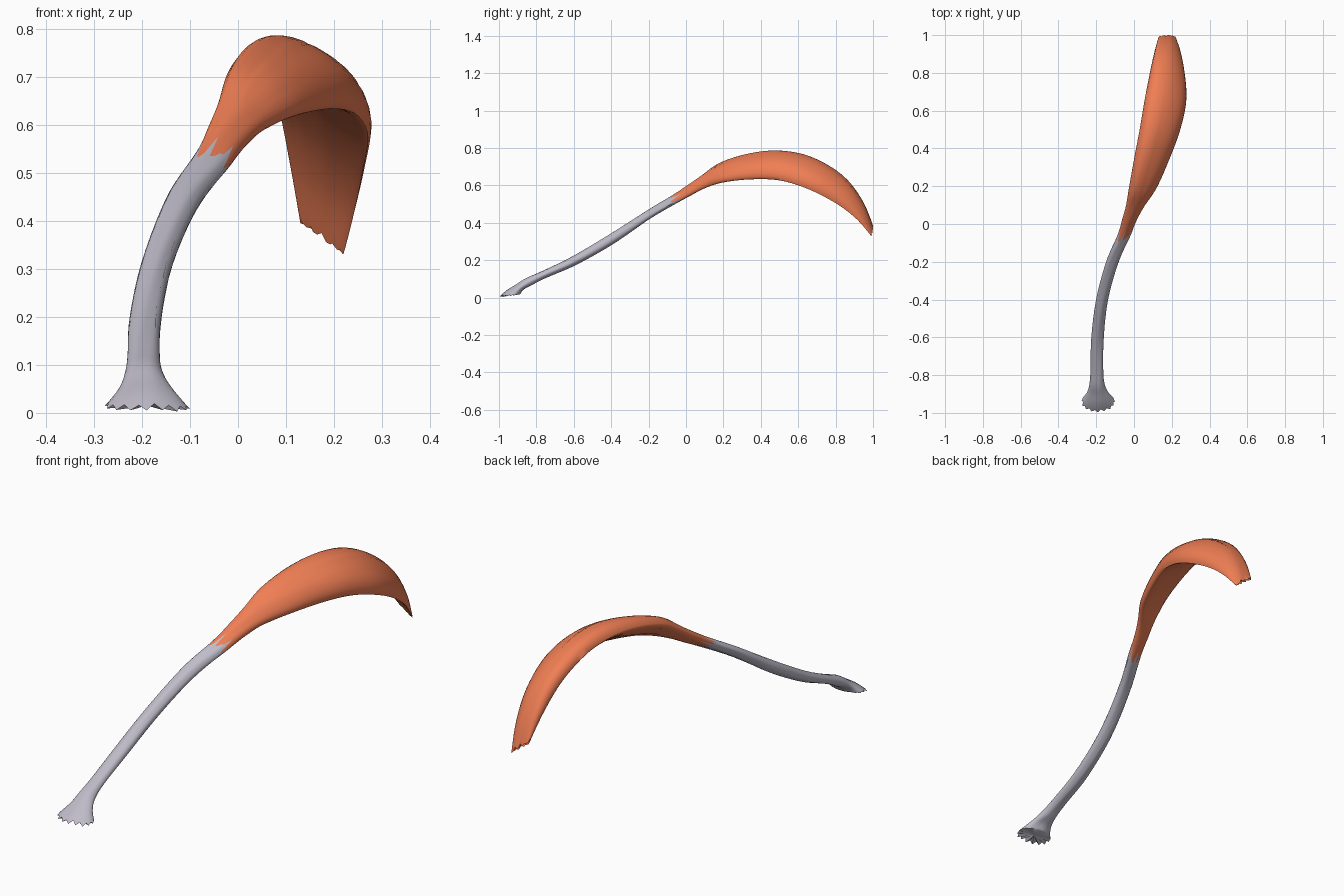
import bpy, bmesh, math, random
from mathutils import Vector

if "Cube" in bpy.data.objects:
    bpy.data.objects.remove(bpy.data.objects["Cube"])

random.seed(4)
N = 32  # points around each cross-section

# Cross-sections: y, left x, left z, right x, right z, pitch (deg), upper bulge, lower bulge
S = [
    (-0.94, -0.28, 0.012, -0.10, 0.008, 98, 0.060, 0.050),
    (-0.892, -0.248, 0.05, -0.137, 0.05, 62, 0.030, 0.022),
    (-0.84, -0.235, 0.085, -0.157, 0.083, 40, 0.026, 0.024),
    (-0.76, -0.230, 0.122, -0.163, 0.122, 25, 0.022, 0.020),
    (-0.60, -0.226, 0.197, -0.160, 0.193, 27, 0.025, 0.023),
    (-0.40, -0.200, 0.317, -0.138, 0.305, 32, 0.027, 0.026),
    (-0.20, -0.146, 0.455, -0.083, 0.432, 33, 0.023, 0.022),
    (-0.06, -0.086, 0.543, -0.020, 0.510, 32, 0.021, 0.020),
    (0.02, -0.062, 0.595, 0.010, 0.550, 33, 0.026, 0.020),
    (0.10, -0.040, 0.648, 0.052, 0.590, 30, 0.032, 0.019),
    (0.20, -0.023, 0.705, 0.117, 0.619, 22, 0.048, 0.018),
    (0.35, 0.003, 0.743, 0.182, 0.634, 12, 0.065, 0.017),
    (0.50, 0.030, 0.750, 0.238, 0.628, 0, 0.078, 0.012),
    (0.65, 0.055, 0.722, 0.270, 0.582, -18, 0.080, 0.007),
    (0.80, 0.084, 0.638, 0.260, 0.505, -40, 0.073, 0.005),
    (0.91, 0.108, 0.520, 0.243, 0.422, -57, 0.047, 0.003),
    (0.99, 0.130, 0.395, 0.220, 0.330, -62, 0.012, 0.004),
]
END = len(S) - 1


def section(u):
    """Catmull-Rom blend of the section table."""
    i = min(int(u), END - 1)
    f = u - i
    a, b, c, d = (S[max(0, min(END, j))] for j in (i - 1, i, i + 1, i + 2))
    return [0.5 * (2 * q + (r - p) * f + (2 * p - 5 * q + 4 * r - s) * f * f
                   + (3 * q - p - 3 * r + s) * f ** 3) for p, q, r, s in zip(a, b, c, d)]


def point(u, k):
    y, xl, zl, xr, zr, pitch, top, low = section(u)
    L, R = Vector((xl, y, zl)), Vector((xr, y, zr))
    half = (R - L) / 2
    side = half.normalized()
    p = math.radians(pitch)
    up = Vector((0, -math.sin(p), math.cos(p)))
    up = (up - side * up.dot(side)).normalized()
    t = 2 * math.pi * k / N
    c, s = math.cos(t), math.sin(t)
    # blunter left edge on the belly, faint lengthwise fibres
    blunt = 1 - 0.35 * max(0, min(1, u - 8.5)) if c < 0 else 1
    rise = math.copysign(abs(s) ** blunt, s)
    fibre = 0.001 * math.sin(5 * t + 1.3 * u) * abs(s)
    return (L + R) / 2 + half * c + up * ((top if s > 0 else low) * rise + fibre)


def loft(name, colour, start, end, steps, ring_id, cap_u):
    """Skin between two ragged borders, each given as one u value per column."""
    bm = bmesh.new()
    rows = [[bm.verts.new(point(start[k] + (end[k] - start[k]) * i / steps, k))
             for k in range(N)] for i in range(steps + 1)]
    for a, b in zip(rows, rows[1:]):
        for k in range(N):
            j = (k + 1) % N
            bm.faces.new((a[k], a[j], b[j], b[k]))
    # slightly sunken cap on the free end
    ring = rows[ring_id]
    mid = bm.verts.new(sum((point(cap_u, k) for k in range(N)), Vector()) / N)
    for k in range(N):
        bm.faces.new((ring[k], ring[(k + 1) % N], mid))
    bmesh.ops.recalc_face_normals(bm, faces=bm.faces)
    me = bpy.data.meshes.new(name)
    bm.to_mesh(me)
    bm.free()
    ob = bpy.data.objects.new(name, me)
    bpy.context.collection.objects.link(ob)
    mat = bpy.data.materials.new(name + "_colour")
    mat.diffuse_color = colour
    mat.use_nodes = True
    mat.node_tree.nodes["Principled BSDF"].inputs["Base Color"].default_value = mat.diffuse_color
    me.materials.append(mat)
    bpy.ops.object.select_all(action='DESELECT')
    ob.select_set(True)
    bpy.context.view_layer.objects.active = ob
    bpy.ops.object.shade_smooth_by_angle(angle=math.radians(50))


# Ragged borders: splayed foot, colour seam, torn far end
foot = [(0.22 if k % 2 else 0) + random.uniform(0, 0.1) for k in range(N)]
seam = [7.0 + (0.5 if k % 5 == 0 else -0.1) + random.uniform(-0.2, 0.2) for k in range(N)]
tip = [END - (0.16 if k % 3 == 0 else 0) - random.uniform(0, 0.08) for k in range(N)]

# Pale tendon
loft("tendon", (0.52, 0.50, 0.58, 1), foot, seam, 30, 0, 0.2)

# Orange muscle belly
loft("muscle_belly", (0.87, 0.21, 0.09, 1), seam, tip, 40, -1, END - 0.2)
